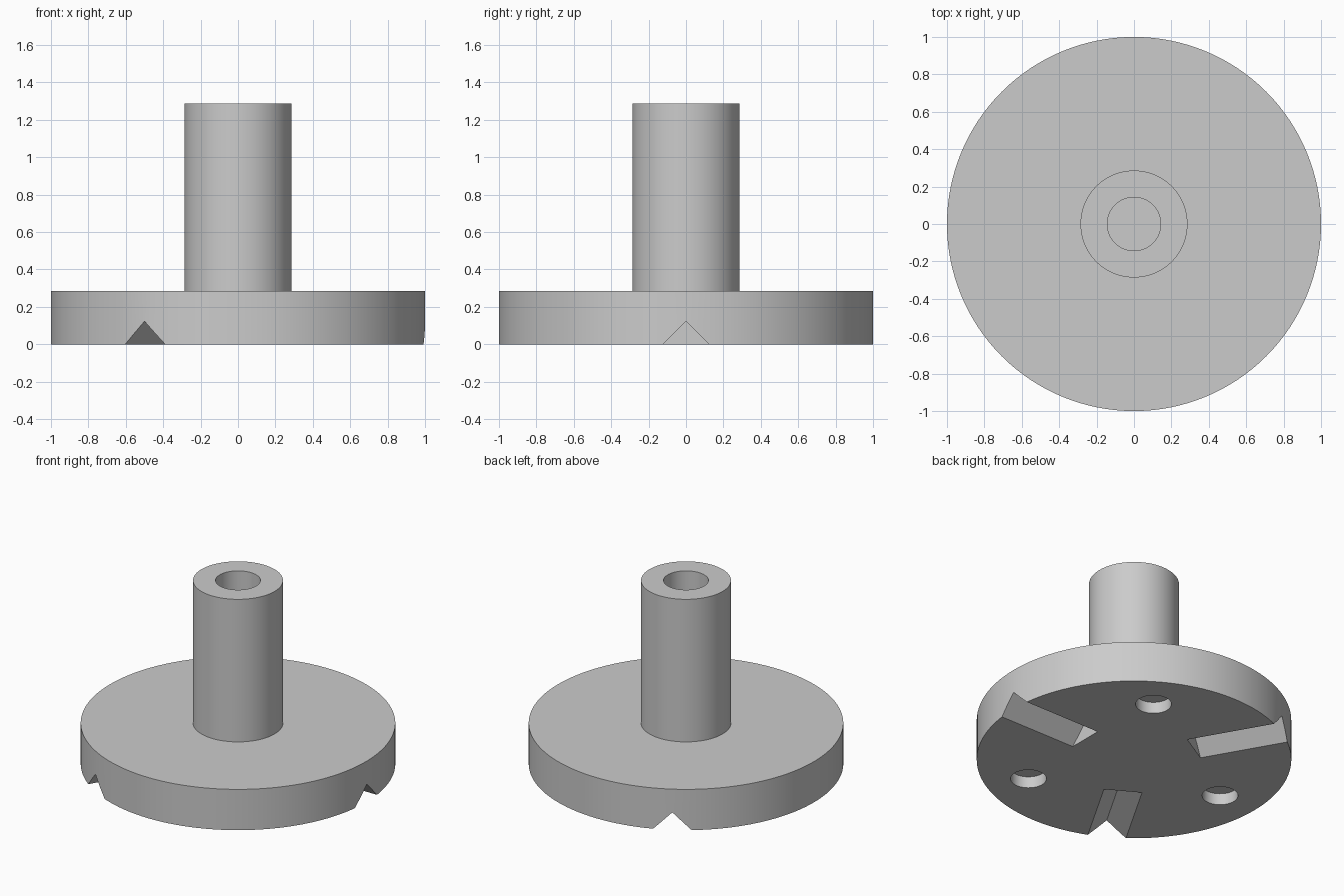
import bpy, bmesh
from math import pi, radians, cos, sin
from mathutils import Matrix

cube = bpy.data.objects.get("Cube")
if cube:
    bpy.data.objects.remove(cube, do_unlink=True)

DISC_TOP, POST_TOP = 0.286, 1.286
SEGMENTS = 128

grey = bpy.data.materials.new("light_grey")
grey.use_nodes = True
grey.diffuse_color = (0.6, 0.6, 0.6, 1)
grey.node_tree.nodes["Principled BSDF"].inputs["Base Color"].default_value = (0.6, 0.6, 0.6, 1)


def add_object(name, bm):
    bmesh.ops.recalc_face_normals(bm, faces=bm.faces)
    mesh = bpy.data.meshes.new(name)
    bm.to_mesh(mesh)
    bm.free()
    mesh.materials.append(grey)
    obj = bpy.data.objects.new(name, mesh)
    bpy.context.collection.objects.link(obj)
    return obj


def lathe(name, profile):
    """Revolve a closed (radius, z) profile around the z axis."""
    bm = bmesh.new()
    verts = [bm.verts.new((r, 0, z)) for r, z in profile]
    edges = [bm.edges.new((a, b)) for a, b in zip(verts, verts[1:] + verts[:1])]
    bmesh.ops.spin(bm, geom=verts + edges, axis=(0, 0, 1), cent=(0, 0, 0),
                   angle=2 * pi, steps=SEGMENTS, use_merge=True)
    bmesh.ops.remove_doubles(bm, verts=bm.verts, dist=1e-5)
    return add_object(name, bm)


def cylinder(name, radius, z0, z1, x=0, y=0, segments=SEGMENTS):
    bm = bmesh.new()
    bmesh.ops.create_cone(bm, cap_ends=True, segments=segments, radius1=radius,
                          radius2=radius, depth=z1 - z0,
                          matrix=Matrix.Translation((x, y, (z0 + z1) / 2)))
    return add_object(name, bm)


def v_groove(name, angle, inner=0.405, outer=1.2, size=0.123, drop=0.1):
    """Triangular prism running outward along the given direction."""
    bm = bmesh.new()
    half = size + drop
    tri = [bm.verts.new((inner, y, z)) for y, z in ((-half, -drop), (half, -drop), (0, size))]
    face = bm.faces.new(tri)
    ext = bmesh.ops.extrude_face_region(bm, geom=[face], use_keep_orig=True)
    moved = [v for v in ext["geom"] if isinstance(v, bmesh.types.BMVert)]
    bmesh.ops.translate(bm, verts=moved, vec=(outer - inner, 0, 0))
    bmesh.ops.rotate(bm, verts=bm.verts, cent=(0, 0, 0), matrix=Matrix.Rotation(angle, 3, "Z"))
    return add_object(name, bm)


def cut(target, cutter):
    cutter.hide_render = True
    mod = target.modifiers.new("cut", "BOOLEAN")
    mod.operation, mod.solver, mod.object = "DIFFERENCE", "EXACT", cutter
    bpy.context.view_layer.objects.active = target
    bpy.ops.object.modifier_apply(modifier=mod.name)
    bpy.data.objects.remove(cutter, do_unlink=True)


# Round base disc with three V grooves and three blind sockets underneath
base_disc = cylinder("base_disc", 1.0, 0, DISC_TOP)
for i in range(3):
    angle = radians(120 * i)
    cut(base_disc, v_groove("groove_cutter", angle))
    a = angle + radians(60)
    cut(base_disc, cylinder("socket_cutter", 0.114, -0.1, 0.08,
                            0.714 * cos(a), 0.714 * sin(a), 48))

# Hollow post standing on the disc
hollow_post = lathe("hollow_post", [(0.286, DISC_TOP), (0.286, POST_TOP),
                                    (0.143, POST_TOP), (0.143, DISC_TOP)])

# Smooth round walls, sharp rims
for obj in (base_disc, hollow_post):
    bpy.ops.object.select_all(action="DESELECT")
    obj.select_set(True)
    bpy.context.view_layer.objects.active = obj
    bpy.ops.object.shade_smooth_by_angle(angle=radians(30))
